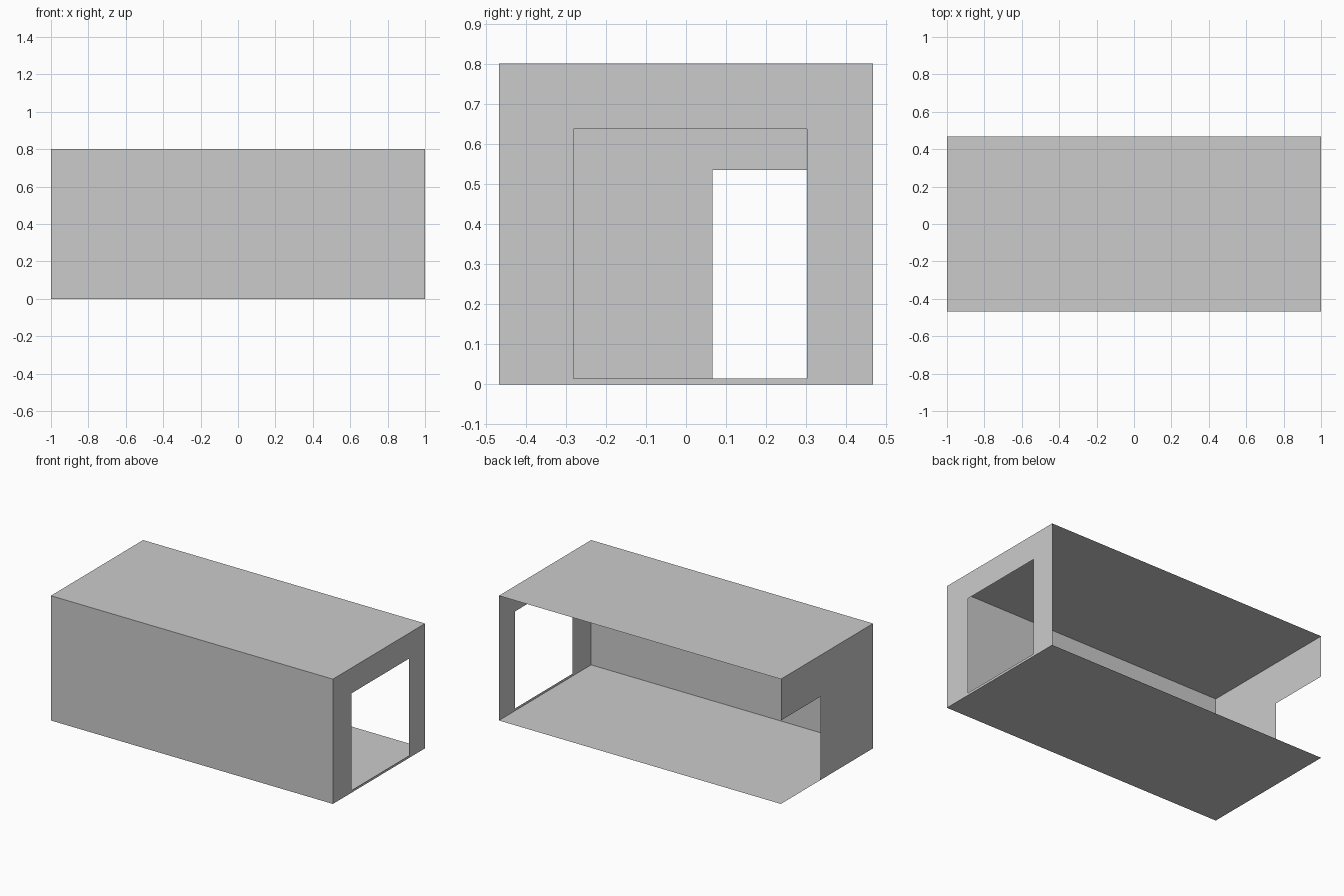
import bpy
import bmesh
from mathutils import Vector

if "Cube" in bpy.data.objects:
    bpy.data.objects.remove(bpy.data.objects["Cube"])

X, Y, H = 1.0, 0.467, 0.8      # half length, half depth, height
SILL = 0.015                   # threshold height of the doorway


def panel(name, polygons, outward):
    """Thin sheet made of flat polygons, all facing the given direction."""
    bm = bmesh.new()
    for poly in polygons:
        face = bm.faces.new([bm.verts.new(p) for p in poly])
        face.normal_update()
        if face.normal.dot(Vector(outward)) < 0:
            face.normal_flip()
    bmesh.ops.remove_doubles(bm, verts=bm.verts, dist=1e-5)
    mesh = bpy.data.meshes.new(name)
    bm.to_mesh(mesh)
    bm.free()
    obj = bpy.data.objects.new(name, mesh)
    bpy.context.collection.objects.link(obj)
    return obj


def level(z):
    return [(-X, -Y, z), (X, -Y, z), (X, Y, z), (-X, Y, z)]


def upright(x, outline):
    return [(x, y, z) for y, z in outline]


# Floor and roof sheets
panel("floor", [level(0)], (0, 0, -1))
panel("roof", [level(H)], (0, 0, 1))

# Closed front wall (the back stays open)
panel("front_wall", [[(-X, -Y, 0), (X, -Y, 0), (X, -Y, H), (-X, -Y, H)]], (0, -1, 0))

# Right end wall: arch around a doorway plus a low threshold
d0, d1, top = -0.28, 0.302, 0.637
arch = [(-Y, 0), (d0, 0), (d0, SILL), (d0, top), (d1, top), (d1, SILL),
        (d1, 0), (Y, 0), (Y, H), (-Y, H)]
threshold = [(d0, 0), (d1, 0), (d1, SILL), (d0, SILL)]
panel("right_wall", [upright(X, arch), upright(X, threshold)], (1, 0, 0))

# Left end wall: open lower rear corner
notch_y, notch_z = 0.066, 0.535
left = [(-Y, 0), (notch_y, 0), (notch_y, notch_z), (Y, notch_z), (Y, H), (-Y, H)]
panel("left_wall", [upright(-X, left)], (-1, 0, 0))
